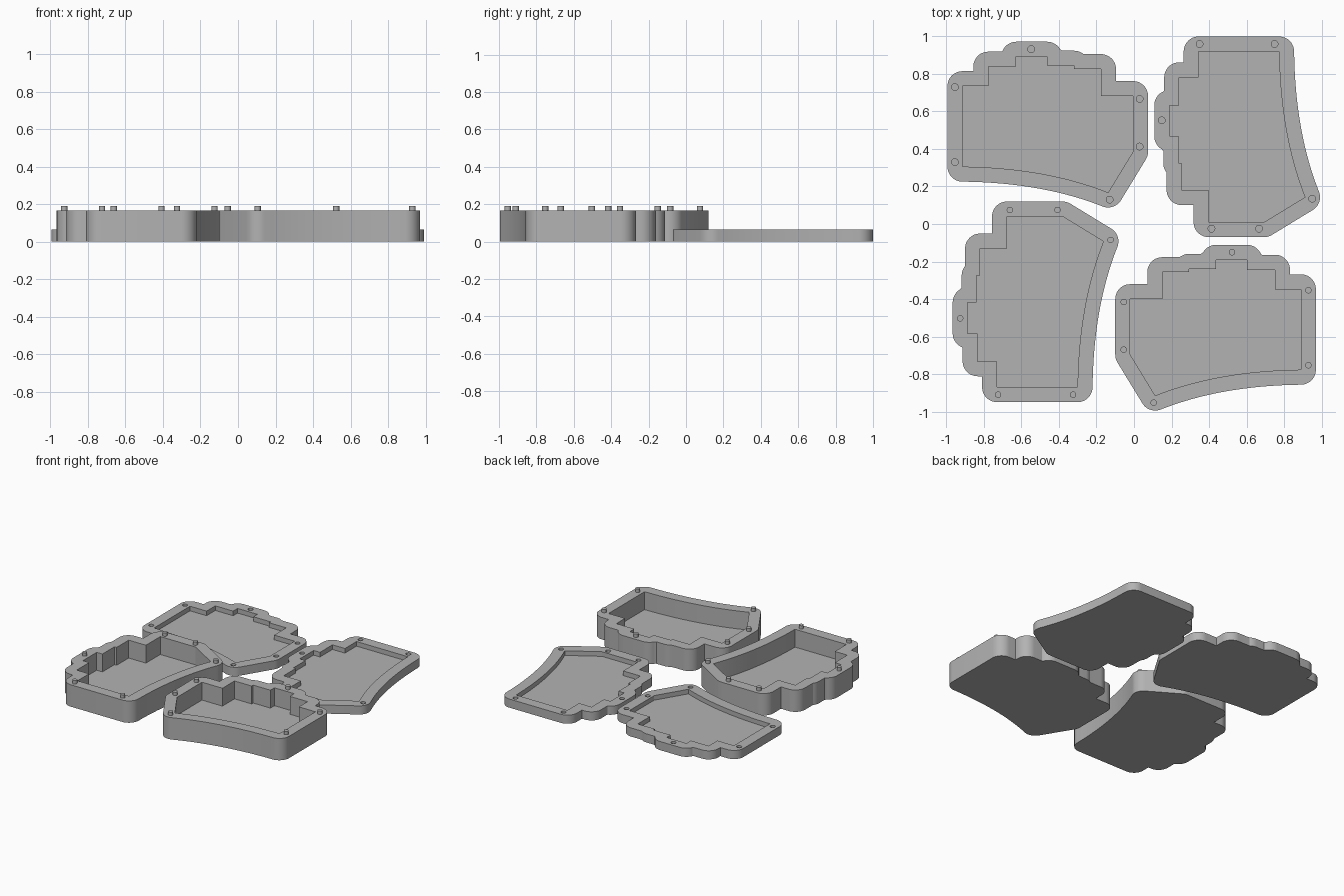
import bpy, bmesh, math
from mathutils import Vector
from mathutils.geometry import intersect_point_line

if "Cube" in bpy.data.objects:
    bpy.data.objects.remove(bpy.data.objects["Cube"])

RIM, FLOOR = 0.08, 0.03
TRAY_H, LID_H = 0.165, 0.065
PIN_R, PIN_H = 0.017, 0.025

grey = bpy.data.materials.new("grey plastic")
grey.diffuse_color = (0.45, 0.45, 0.45, 1)
grey.use_nodes = True
grey.node_tree.nodes["Principled BSDF"].inputs["Base Color"].default_value = grey.diffuse_color

# Cavity outline: stepped top, slanted side, curved bottom (clockwise)
cavity = [Vector(p) for p in [
    (-0.915, 0.735), (-0.777, 0.735), (-0.777, 0.839), (-0.628, 0.839),
    (-0.628, 0.892), (-0.463, 0.892), (-0.463, 0.844), (-0.319, 0.844),
    (-0.319, 0.826), (-0.176, 0.826), (-0.176, 0.682), (-0.005, 0.682),
    (-0.005, 0.386)]]
a, b, c = Vector((-0.138, 0.168)), Vector((-0.473, 0.301)), Vector((-0.915, 0.306))
for i in range(17):
    t = i / 16
    cavity.append(a * (1 - t) ** 2 + b * 2 * t * (1 - t) + c * t * t)

pegs = [(-0.955, 0.73), (-0.955, 0.33), (-0.548, 0.932),
        (0.03, 0.667), (0.03, 0.413), (-0.13, 0.13)]


def distance(p, loop):
    best = 9
    for i in range(len(loop)):
        u, v = loop[i - 1], loop[i]
        q, f = intersect_point_line(p, u, v)
        q = u.lerp(v, min(1, max(0, f)))
        best = min(best, (Vector(q[:2]) - p).length)
    return best


def offset(loop, r):
    """Outward offset with rounded outer corners and sharp inner ones."""
    raw, n = [], len(loop)
    for i, p in enumerate(loop):
        d1 = (p - loop[i - 1]).normalized()
        d2 = (loop[(i + 1) % n] - p).normalized()
        n1, n2 = Vector((-d1.y, d1.x)), Vector((-d2.y, d2.x))
        turn = math.atan2(d1.x * d2.y - d1.y * d2.x, d1.dot(d2))
        if turn < 0:
            steps = max(1, round(-turn / math.radians(7.5)))
            start = math.atan2(n1.y, n1.x)
            for k in range(steps + 1):
                ang = start + turn * k / steps
                raw.append(p + r * Vector((math.cos(ang), math.sin(ang))))
        else:
            raw.append(p + (n1 + n2) * r / (1 + n1.dot(n2)))
    out = []
    for p in raw:
        if distance(p, loop) > r - 1e-4 and (not out or (p - out[-1]).length > 1e-4):
            out.append(p)
    return out


def circle(x, y, r, n=24):
    return [Vector((x + r * math.cos(2 * math.pi * k / n),
                    y + r * math.sin(2 * math.pi * k / n))) for k in range(n)]


def ring(bm, loop, z):
    return [bm.verts.new((p.x, p.y, z)) for p in loop]


def walls(bm, lower, upper):
    for i in range(len(lower)):
        bm.faces.new((lower[i - 1], lower[i], upper[i], upper[i - 1]))


def finish(bm, name):
    bmesh.ops.recalc_face_normals(bm, faces=bm.faces)
    me = bpy.data.meshes.new(name)
    bm.to_mesh(me)
    bm.free()
    me.materials.append(grey)
    me.shade_smooth()
    me.set_sharp_from_angle(angle=math.radians(25))
    bpy.context.collection.objects.link(bpy.data.objects.new(name, me))


def shell(name, place, height, holes):
    """Open box with a flat rim; holes are blind sockets in the rim."""
    bm = bmesh.new()
    outer = [place(p) for p in offset(cavity, RIM)]
    inner = [place(p) for p in cavity]
    # Each entry: outline and the level its wall drops to
    drops = [(outer, 0), (inner, FLOOR)]
    if holes:
        drops += [(circle(*place(Vector(p)), PIN_R + 0.001), height - 0.03) for p in pegs]
    rim_edges = []
    for loop, z in drops:
        low, top = ring(bm, loop, z), ring(bm, loop, height)
        walls(bm, low, top)
        bm.faces.new(low)
        rim_edges += [bm.edges.get((top[i - 1], top[i])) for i in range(len(top))]
    bmesh.ops.triangle_fill(bm, edges=rim_edges, use_beauty=True)
    finish(bm, name)


def pins(name, place):
    for k, p in enumerate(pegs):
        bm = bmesh.new()
        loop = circle(*place(Vector(p)), PIN_R)
        low, top = ring(bm, loop, TRAY_H - 0.005), ring(bm, loop, TRAY_H + PIN_H)
        walls(bm, low, top)
        bm.faces.new(low)
        bm.faces.new(top)
        finish(bm, f"{name}_{k + 1}")


# Placements: mirrored and turned copies of the same outline
def left_lid(p): return Vector((p.x, p.y))
def right_lid(p): return Vector((1.08 - p.y, 0.005 - p.x))
def right_tray(p): return Vector((-0.025 - p.x, p.y - 1.083))
def left_tray(p): return Vector((0.005 - p.y, p.x + 0.045))


# Shallow lids with sockets
shell("left_lid", left_lid, LID_H, True)
shell("right_lid", right_lid, LID_H, True)
# Deep trays with locating pins
for name, place in (("left_tray", left_tray), ("right_tray", right_tray)):
    shell(name, place, TRAY_H, False)
    pins(name + "_pin", place)
